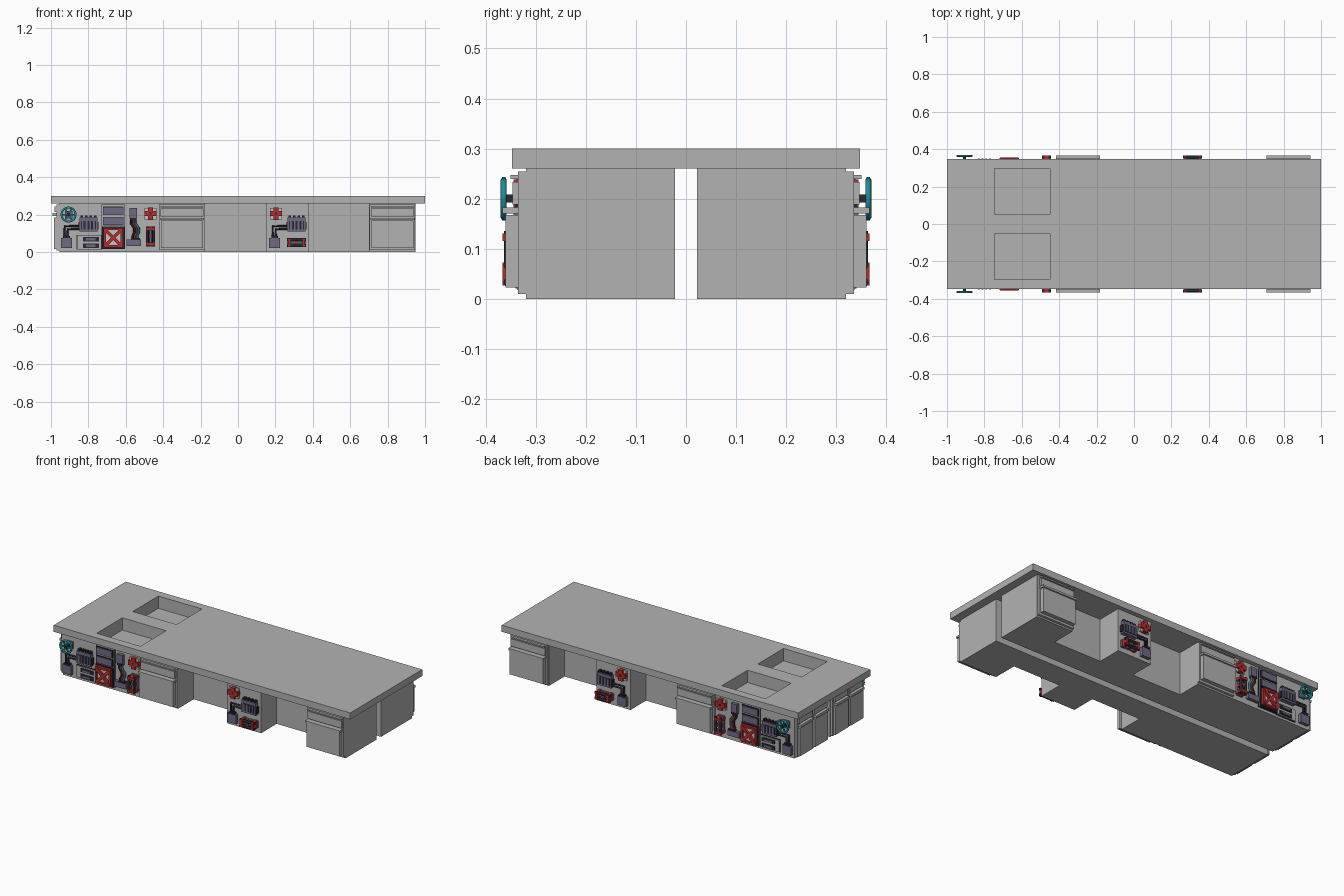
import bpy, bmesh, math
from mathutils import Matrix, Vector

cube = bpy.data.objects.get("Cube")
if cube:
    bpy.data.objects.remove(cube, do_unlink=True)

COLOURS = {"hull_grey": (.45, .45, .45), "pale_grey": (.56, .56, .55),
           "slate_purple": (.16, .145, .23), "dark_navy": (.022, .02, .035),
           "red": (.45, .025, .025), "teal": (.012, .27, .32)}
MATS = {}
for label, rgb in COLOURS.items():
    m = bpy.data.materials.new(label)
    m.use_nodes = True
    m.diffuse_color = (*rgb, 1)
    m.node_tree.nodes["Principled BSDF"].inputs["Base Color"].default_value = (*rgb, 1)
    MATS[label] = m
GREY, PALE, PURPLE, DARK, RED, TEAL = COLOURS
WALL = .32   # distance of the side walls from the centre line


def place(name, data, mirror=True):
    ob = bpy.data.objects.new(name, data)
    bpy.context.collection.objects.link(ob)
    if mirror:
        mod = ob.modifiers.new("other_side", 'MIRROR')
        mod.use_axis = (False, True, False)
        mod.use_mirror_merge = False
    return ob


def finish(name, bm, colours, mirror=True):
    bmesh.ops.recalc_face_normals(bm, faces=bm.faces)
    me = bpy.data.meshes.new(name)
    bm.to_mesh(me)
    bm.free()
    for c in colours:
        me.materials.append(MATS[c])
    return place(name, me, mirror)


def blocks(name, items):
    """Wall blocks: (colour, centre x, centre z, width, height, depth[, angle, back])."""
    bm = bmesh.new()
    colours = list(dict.fromkeys(i[0] for i in items))
    for colour, x, z, w, h, d, *extra in items:
        angle, back = (extra + [0, 0])[:2] if len(extra) < 2 else extra
        centre = Vector((x, -WALL - (d + back) / 2, z))
        mat = (Matrix.Translation(centre) @ Matrix.Rotation(math.radians(angle), 4, 'Y')
               @ Matrix.Diagonal((w, d - back, h, 1)))
        new = bmesh.ops.create_cube(bm, size=1, matrix=mat)["verts"]
        for f in {f for v in new for f in v.link_faces}:
            f.material_index = colours.index(colour)
    return finish(name, bm, colours)


def tube(name, points, radius, colour, depth, cyclic=False):
    cu = bpy.data.curves.new(name, 'CURVE')
    cu.dimensions = '3D'
    cu.bevel_depth = radius
    cu.bevel_resolution = 1
    cu.use_fill_caps = True
    sp = cu.splines.new('POLY')
    sp.points.add(len(points) - 1)
    for p, (x, z) in zip(sp.points, points):
        p.co = (x, -WALL - depth, z, 1)
    sp.use_cyclic_u = cyclic
    cu.materials.append(MATS[colour])
    return place(name, cu)


# Top slab with two sunken wells
bm = bmesh.new()
xs, ys = (-1, -.745, -.45, 1), (-.347, -.297, -.05, .05, .297, .347)
for i in range(3):
    for j in range(5):
        ring = [(xs[i], ys[j]), (xs[i+1], ys[j]), (xs[i+1], ys[j+1]), (xs[i], ys[j+1])]
        well = i == 1 and j in (1, 3)
        for z in ((.225,) if well else (.26, .30)):
            bm.faces.new([bm.verts.new((x, y, z)) for x, y in ring])
        if well:
            for a, b in zip(ring, ring[1:] + ring[:1]):
                bm.faces.new([bm.verts.new(p) for p in
                              ((*a, .225), (*b, .225), (*b, .30), (*a, .30))])
rim = [(-1, -.347), (1, -.347), (1, .347), (-1, .347)]
for a, b in zip(rim, rim[1:] + rim[:1]):
    bm.faces.new([bm.verts.new(p) for p in ((*a, .26), (*b, .26), (*b, .30), (*a, .30))])
bmesh.ops.remove_doubles(bm, verts=bm.verts, dist=.0005)
finish("top_slab", bm, [GREY], mirror=False)

# Base row: a narrow spine with three blocks standing out (open under the slab)
bm = bmesh.new()
plan = [(-.955, -.022), (.95, -.022), (.95, -WALL), (.70, -WALL), (.70, -.17), (.38, -.17),
        (.38, -WALL), (.15, -WALL), (.15, -.17), (-.18, -.17), (-.18, -WALL), (-.955, -WALL)]
low = [bm.verts.new((x, y, 0)) for x, y in plan]
high = [bm.verts.new((x, y, .26)) for x, y in plan]
bm.faces.new(low)
for k in range(len(plan)):
    n = (k + 1) % len(plan)
    bm.faces.new((low[k], low[n], high[n], high[k]))
finish("base_row", bm, [GREY])

# Side drawers
for name, x in (("middle_drawer", -.30), ("end_drawer", .825)):
    blocks(name, [(GREY, x, .132, .245, .245, .015),
                  (GREY, x, .095, .225, .145, .04),
                  (GREY, x, .176, .235, .012, .046),
                  (GREY, x, .211, .23, .045, .026),
                  (GREY, x, .243, .23, .008, .03)])

# Locker doors on the far end
bm = bmesh.new()
for y in (-.098, -.245):
    for x0, z, w, h in ((-.97, .13, .14, .245), (-.983, .1, .125, .17),
                        (-.991, .2, .12, .014), (-.98, .228, .125, .03)):
        bmesh.ops.create_cube(bm, size=1, matrix=Matrix.Translation(((x0 - .955) / 2, y, z))
                              @ Matrix.Diagonal((-.955 - x0, w, h, 1)))
finish("end_lockers", bm, [GREY])


# Control box joined to a junction box by a pair of pipes
def control_unit(name, x):
    items = [(PURPLE, x, .147, .095, .075, .024), (DARK, x, .143, .08, .045, .027)]
    items += [(PURPLE, x - .03 + k * .02, .143, .009, .045, .03) for k in range(4)]
    items += [(DARK, x - .036 + k * .024, .189, .014, .014, .02) for k in range(4)]
    items += [(DARK, x + s * .05, .14, .008, .04, .02) for s in (-1, 1)]
    blocks(name + "_control_box", items)
    j = x - .117
    blocks(name + "_junction_box", [(PURPLE, j, .048, .058, .055, .02),
                                    (DARK, j, .08, .036, .012, .024)])
    for k, off in enumerate((0, .016)):
        tube(f"{name}_pipe_{k}", [(j - .01 + off, .075), (j - .01 + off, .138 - off),
                                  (x - .045, .138 - off)], .006, DARK, .012)


control_unit("end", -.80)
control_unit("middle", .313)


# Red cross plates
def cross(name, x, z):
    blocks(name, [(PALE, x, z, .062, .062, .012), (RED, x, z, .066, .028, .024),
                  (RED, x, z, .028, .066, .024), (DARK, x, z, .01, .01, .026)])


cross("end_cross", -.468, .205)
cross("middle_cross", .203, .205)


# Canister racks: dark rods with red clamps and teal strips
def canister(name, x, z, length, upright):
    def bar(colour, along, across, l, w, d):
        if upright:
            return (colour, x + across, z + along, w, l, d)
        return (colour, x + along, z + across, l, w, d)
    items = [bar(PURPLE, 0, 0, length, .04, .012), bar(TEAL, 0, 0, length * .6, .012, .03)]
    items += [bar(RED, s * length * .38, 0, length * .14, .046, .046) for s in (-1, 1)]
    items += [bar(RED, 0, 0, length * .14, .04, .034)]
    blocks(name + "_rack", items)
    for k, s in enumerate((-1, 1)):
        ends = [(-length / 2, s * .017), (length / 2, s * .017)]
        pts = [(x + b, z + a) if upright else (x + a, z + b) for a, b in ends]
        tube(f"{name}_rod_{k}", pts, .008, DARK, .037)


canister("end", -.468, .083, .105, True)
canister("middle", .313, .05, .1, False)

# Valve wheel with spokes and stem
ring = [(-.906 + .038 * math.cos(a * math.tau / 16), .2 + .038 * math.sin(a * math.tau / 16))
        for a in range(16)]
tube("valve_wheel", ring, .006, TEAL, .044, cyclic=True)
blocks("valve_spokes", [(TEAL, -.906, .2, .076, .008, .047, a, .041) for a in (0, 60, 120)]
       + [(DARK, -.906, .2, .016, .016, .05), (PURPLE, -.906, .2, .04, .04, .01)])

# Vent plate with two slots
blocks("vent_plate", [(DARK, -.795, .052, .135, .078, .004), (GREY, -.795, .052, .127, .07, .009)]
       + [(c, -.787, z, w, h, d) for z in (.068, .033)
          for c, w, h, d in ((DARK, .085, .022, .014), (PURPLE, .05, .012, .018))])

# Twin screens on a framed panel
blocks("screen_panel", [(DARK, -.667, .135, .128, .238, .003), (GREY, -.667, .135, .122, .232, .008)]
       + [(c, -.667, z, w, h, d) for z in (.22, .165)
          for c, w, h, d in ((DARK, .112, .046, .014), (PURPLE, .104, .038, .018))])

# Hatch with a red frame and cross bars
hatch = [(DARK, -.667, .077, .118, .118, .016), (PALE, -.667, .077, .09, .09, .022)]
hatch += [(RED, -.667, .077, .125, .017, .036, a) for a in (45, -45)]
hatch += [(RED, -.667 + s * .046, .077, .012, .1, .032) for s in (-1, 1)]
hatch += [(RED, -.667, .077 + s * .046, .1, .012, .032) for s in (-1, 1)]
blocks("hatch", hatch)

# Cable run between two terminal boxes
blocks("cable_terminals", [(PURPLE, -.56, .207, .04, .055, .02), (PURPLE, -.558, .05, .078, .034, .02),
                           (DARK, -.56, .176, .034, .01, .023), (DARK, -.545, .07, .04, .01, .023)])
for k, colour in enumerate((DARK, RED, TEAL)):
    o = k * .012
    tube(f"cable_{k}", [(-.572 + o, .18), (-.572 + o, .152), (-.555 + o, .128),
                        (-.555 + o, .104), (-.563 + o, .085), (-.563 + o, .06)], .006, colour, .012)
